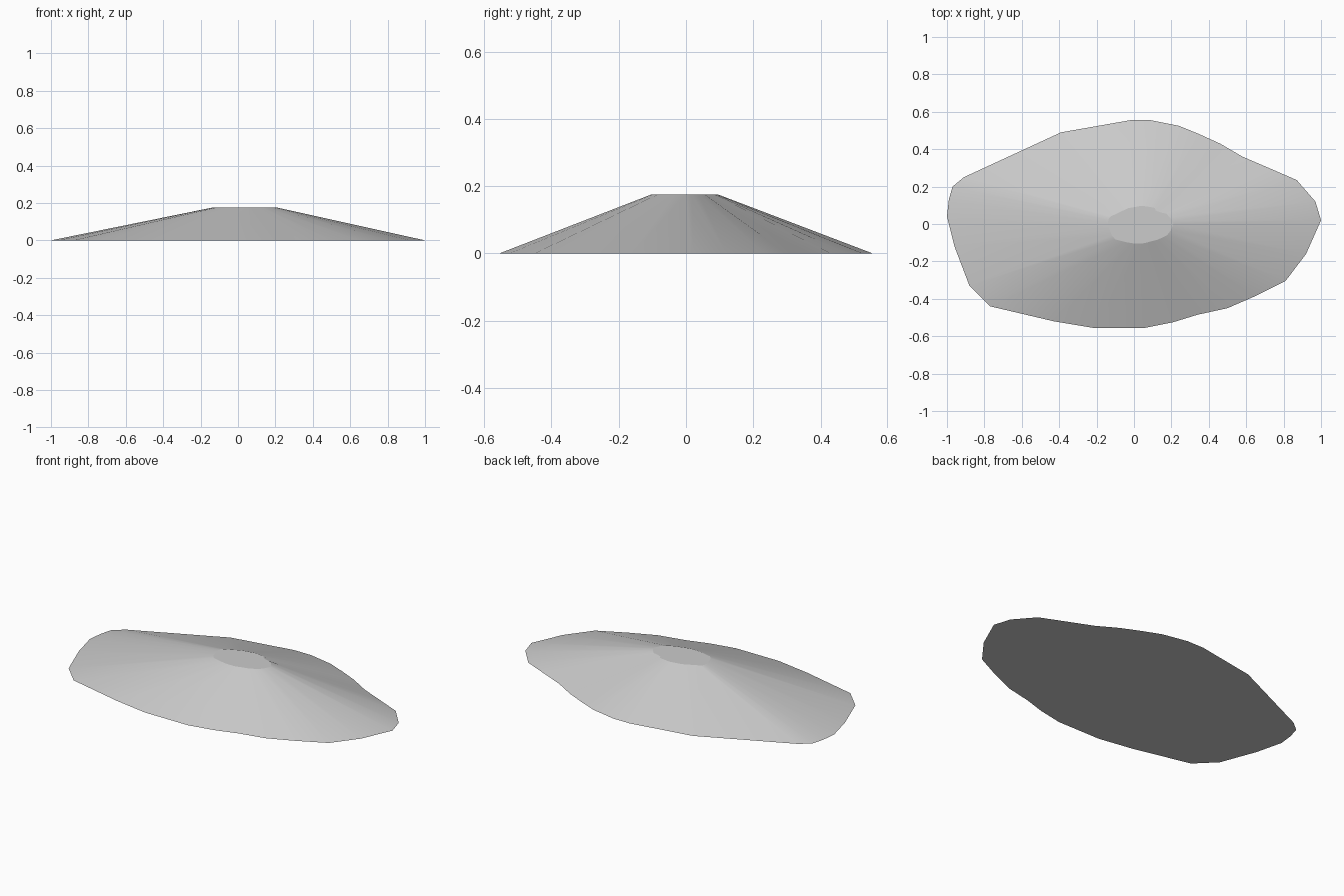
import bpy, bmesh, math

if "Cube" in bpy.data.objects:
    bpy.data.objects.remove(bpy.data.objects["Cube"])

# Ground outline of the mound, counter-clockwise from the right tip
outline = [
    (1.0, 0.02), (0.97, 0.12), (0.87, 0.235), (0.72, 0.30), (0.58, 0.36),
    (0.46, 0.43), (0.35, 0.48), (0.24, 0.525), (0.09, 0.555), (-0.02, 0.555),
    (-0.39, 0.49), (-0.91, 0.25), (-0.97, 0.20), (-0.99, 0.13), (-1.0, 0.04),
    (-0.96, -0.12), (-0.88, -0.33), (-0.77, -0.44), (-0.43, -0.52),
    (-0.22, -0.555), (0.06, -0.555), (0.21, -0.525), (0.34, -0.485),
    (0.50, -0.45), (0.65, -0.385), (0.81, -0.305), (0.92, -0.16),
]
HEIGHT = 0.175

# Rim of the plateau: shrunken outline, with a small notch that forms the gully
notch = {3: (0.172, 0.056), 4: (0.152, 0.059), 5: (0.116, 0.072),
         6: (0.112, 0.086), 7: (0.085, 0.091)}
rim = [notch.get(i, (0.036 + 0.175 * x, -0.004 + 0.18 * y))
       for i, (x, y) in enumerate(outline)]

bm = bmesh.new()
bottom = [bm.verts.new((x, y, 0)) for x, y in outline]
top = [bm.verts.new((x, y, HEIGHT)) for x, y in rim]

# Flat base and plateau
bm.faces.new(bottom[::-1])
bm.faces.new(top)

# Sloping smooth sides
n = len(outline)
for i in range(n):
    j = (i + 1) % n
    face = bm.faces.new((bottom[i], bottom[j], top[j], top[i]))
    face.smooth = True

mesh = bpy.data.meshes.new("mound")
bm.to_mesh(mesh)
bm.free()
mound = bpy.data.objects.new("mound", mesh)
bpy.context.collection.objects.link(mound)

# Keep the rim and ground edges crisp
for edge in mesh.edges:
    a, b = (mesh.vertices[v].co.z for v in edge.vertices)
    edge.use_edge_sharp = math.isclose(a, b)
